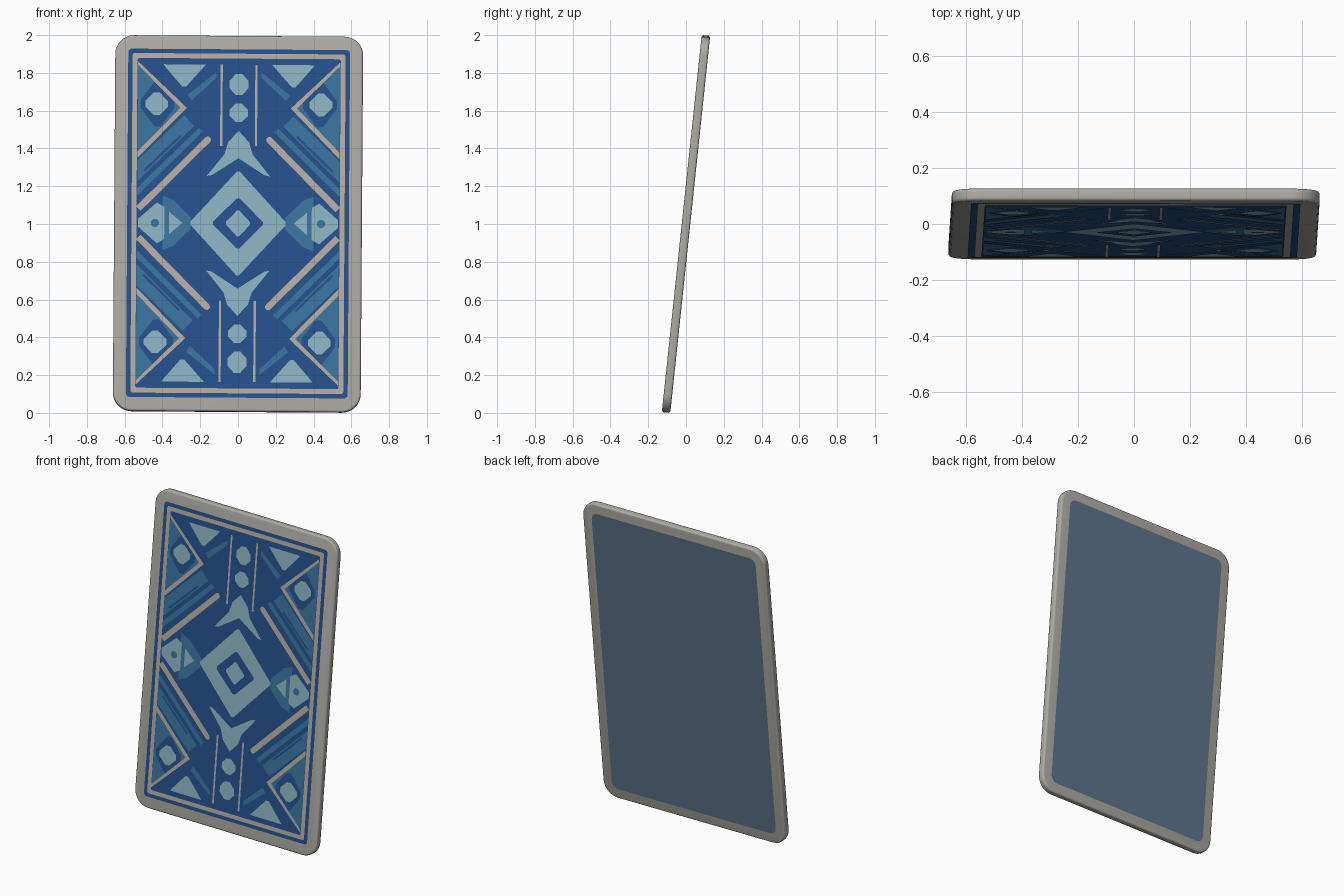
import bpy, bmesh, math
from mathutils import Matrix, Vector

if "Cube" in bpy.data.objects:
    bpy.data.objects.remove(bpy.data.objects["Cube"])

W, H, T = 1.312, 2.0, 0.045          # card width, height, thickness
TILT = math.radians(6.04)
PLACE = (Matrix.Translation((0, 0, 1)) @ Matrix.Rotation(-TILT, 4, 'X')
         @ Matrix.Rotation(math.radians(0.4), 4, 'Y'))
VS = 1 / math.cos(TILT)              # front-view heights to heights along the card
ALL4 = [(1, 1), (-1, 1), (1, -1), (-1, -1)]


def material(name, rgb):
    lin = [(c / 255 / 12.92) if c < 11 else ((c / 255 + 0.055) / 1.055) ** 2.4 for c in rgb]
    m = bpy.data.materials.new(name)
    m.diffuse_color = (*lin, 1)
    m.use_nodes = True
    m.node_tree.nodes["Principled BSDF"].inputs["Base Color"].default_value = m.diffuse_color
    return m


GREY = material("warm grey", (174, 171, 163))
DARK = material("deep blue", (36, 80, 138))
MID = material("mid blue", (57, 115, 157))
LIGHT = material("pale blue", (139, 178, 192))
CREAM = material("pinkish cream", (182, 172, 164))
BACK = material("slate blue", (94, 118, 141))


def finish(bm, name, mat):
    me = bpy.data.meshes.new(name)
    bm.to_mesh(me)
    bm.free()
    me.materials.append(mat)
    ob = bpy.data.objects.new(name, me)
    bpy.context.collection.objects.link(ob)
    ob.matrix_world = PLACE
    return ob


def round_rect(hw, hh, r, seg=8):
    pts = []
    for k, (sx, sz) in enumerate([(1, 1), (-1, 1), (-1, -1), (1, -1)]):
        for i in range(seg + 1):
            a = math.pi / 2 * (k + i / seg)
            pts.append((sx * (hw - r) + r * math.cos(a), sz * (hh - r) + r * math.sin(a)))
    return pts


def diamond(cx, cz, rx, rz, cut=0.0):
    c = [Vector((cx + rx, cz)), Vector((cx, cz + rz)), Vector((cx - rx, cz)), Vector((cx, cz - rz))]
    if not cut:
        return c
    return [p.lerp(q, cut) for i, p in enumerate(c) for q in (c[i - 1], c[(i + 1) % 4])]


def bar(a, b, w):
    a, b = Vector(a), Vector(b)
    d = (b - a).normalized() * w / 2
    n = Vector((-d.y, d.x))
    return [a + n, a - n, b - n, b - n * 0.5 + d * 0.7, b + n * 0.5 + d * 0.7, b + n]


def plates(name, mat, layer, shapes, signs=((1, 1),), scale=VS, back=False):
    """Thin flat inlays on the front (or back) of the card, repeated by mirroring."""
    bm = bmesh.new()
    side = 1 if back else -1
    y = side * (T / 2 + 0.0011 * layer)
    for pts in shapes:
        for sx, sz in signs:
            f = bm.faces.new([bm.verts.new((sx * p[0], y, sz * p[1] * scale)) for p in pts])
            f.normal_update()
            if f.normal.y * side < 0:
                f.normal_flip()
    bmesh.ops.triangulate(bm, faces=bm.faces[:], ngon_method='EAR_CLIP')
    return finish(bm, name, mat)


# Card body: rounded slab with softened edges
bm = bmesh.new()
e = 0.012
prof = [(e * (1 - math.sin(a)), -T / 2 + e * (1 - math.cos(a)))
        for a in (i * math.pi / 8 for i in range(5))]
prof += [(i, -y) for i, y in reversed(prof)]
rings = [[bm.verts.new((x, y, z)) for x, z in round_rect(W / 2 - i, H / 2 - i, 0.1 - i)]
         for i, y in prof]
for r0, r1 in zip(rings, rings[1:]):
    for i in range(len(r0)):
        j = (i + 1) % len(r0)
        bm.faces.new((r0[i], r0[j], r1[j], r1[i]))
bm.faces.new(rings[0])
bm.faces.new(rings[-1])
bmesh.ops.recalc_face_normals(bm, faces=bm.faces[:])
body = finish(bm, "card_body", GREY)
bpy.context.view_layer.objects.active = body
body.select_set(True)
bpy.ops.object.shade_smooth_by_angle(angle=math.radians(40))

# Back panel and nested front border
plates("back_panel", BACK, 1, [round_rect(0.59, 0.93, 0.045)], back=True)
plates("outer_border", DARK, 1, [round_rect(0.587, 0.922, 0.02)])
plates("cream_border", CREAM, 2, [round_rect(0.564, 0.899, 0.012)])
plates("blue_field", DARK, 3, [round_rect(0.538, 0.873, 0.01)])

# Mid blue areas: corner triangles, diagonal bars, side fans
plates("mid_areas", MID, 4, [
    [(0.535, 0.84), (0.30, 0.61), (0.535, 0.38)],
    [(0.535, 0.33), (0.535, 0.22), (0.235, 0.515), (0.29, 0.57)],
    [(0.535, 0.185), (0.535, 0.145), (0.19, 0.485), (0.21, 0.505)],
    [(0.12, 0.80), (0.12, 0.77), (0.25, 0.65), (0.27, 0.68)],
    [(0.40, 0.0), (0.40, 0.145), (0.34, 0.12), (0.25, 0.03), (0.25, 0.0)],
], ALL4)

# Dark details over the mid areas
plates("corner_diamond_frames", DARK, 5, [
    diamond(0.43, 0.63, 0.105, 0.14, 0.15),
    bar((0.50, 0.275), (0.31, 0.46), 0.012),
], ALL4)

# Pale blue motifs
plates("corner_motifs", LIGHT, 6, [
    diamond(0.435, 0.63, 0.075, 0.075, 0.2),
    [(0.175, 0.84), (0.40, 0.84), (0.385, 0.82), (0.30, 0.722), (0.28, 0.722)],
], ALL4)
plates("centre_column_diamonds", LIGHT, 6, [
    diamond(0, 0.735, 0.068, 0.075, 0.25),
    diamond(0, 0.585, 0.065, 0.065, 0.25),
    [(0, 0.49), (0.055, 0.43), (0.075, 0.365), (0.168, 0.25), (0.14, 0.255),
     (0, 0.345), (-0.14, 0.255), (-0.168, 0.25), (-0.075, 0.365), (-0.055, 0.43)],
], [(1, 1), (1, -1)])
plates("side_triangles", LIGHT, 6, [
    [(0.53, 0.02), (0.43, 0.108), (0.39, 0.085), (0.39, -0.085), (0.43, -0.108), (0.53, -0.02)],
    [(0.365, 0.06), (0.295, 0.0), (0.365, -0.06)],
], [(1, 1), (-1, 1)])
plates("side_dots", MID, 7, [diamond(0.44, 0, 0.03, 0.03, 0.29)], [(1, 1), (-1, 1)])

# Central diamond: pale, dark, pale
plates("centre_diamond", LIGHT, 6, [diamond(0, 0, 0.26, 0.283, 0.03)])
plates("centre_diamond_gap", DARK, 7, [diamond(0, 0, 0.14, 0.14, 0.06)])
plates("centre_diamond_core", LIGHT, 8, [diamond(0, 0, 0.07, 0.075, 0.08)])

# Cream line work: corner chevrons, long diagonals, column lines
plates("cream_lines", CREAM, 7, [
    [(0.535, 0.855), (0.535, 0.835), (0.308, 0.61), (0.535, 0.378), (0.535, 0.343), (0.275, 0.61)],
    bar((0.528, 0.075), (0.16, 0.445), 0.034),
    [(0.086, 0.84), (0.098, 0.84), (0.098, 0.41), (0.086, 0.41)],
], ALL4)
